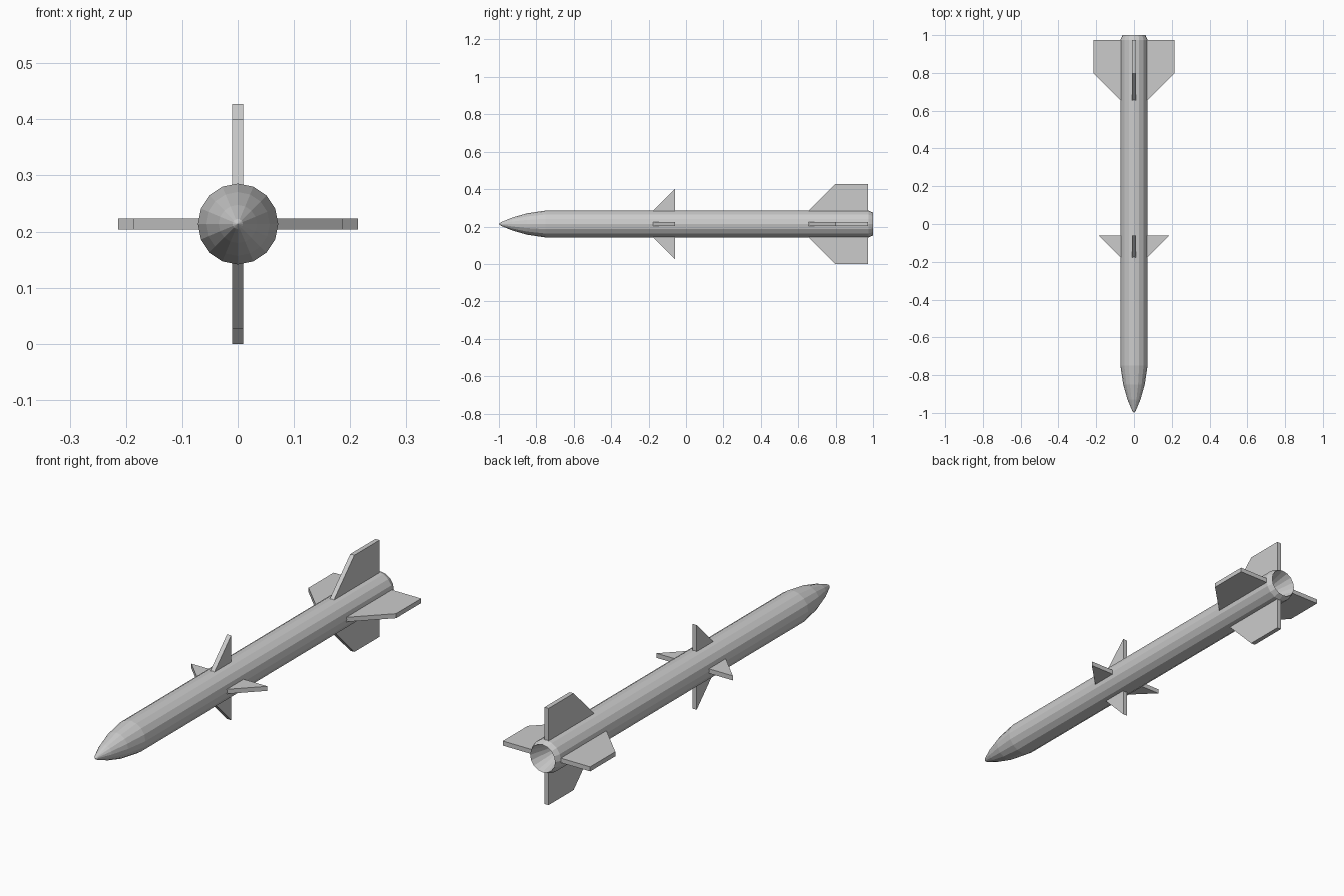
import bpy, bmesh, math
from mathutils import Matrix, Vector

if "Cube" in bpy.data.objects:
    bpy.data.objects.remove(bpy.data.objects["Cube"])

CZ = 0.2135   # axis height
SIDES = 16


def finish(name, bm):
    bmesh.ops.recalc_face_normals(bm, faces=bm.faces[:])
    me = bpy.data.meshes.new(name)
    bm.to_mesh(me)
    bm.free()
    ob = bpy.data.objects.new(name, me)
    ob.location.z = CZ
    bpy.context.collection.objects.link(ob)
    return ob


def lathe(name, profile):
    """Spin (y, radius) points round the y axis; end points of radius 0 close it."""
    bm = bmesh.new()
    vs = [bm.verts.new((0, y, r)) for y, r in profile]
    es = [bm.edges.new(p) for p in zip(vs, vs[1:])]
    bmesh.ops.spin(bm, geom=vs + es, cent=(0, 0, 0), axis=(0, 1, 0),
                   angle=math.tau, steps=SIDES)
    bmesh.ops.remove_doubles(bm, verts=bm.verts[:], dist=1e-4)
    return finish(name, bm)


def fin(name, outline, angle, thick=0.02):
    """Flat plate from a (y, span) outline, turned round the body axis."""
    bm = bmesh.new()
    face = bm.faces.new([bm.verts.new((-thick / 2, y, s)) for y, s in outline])
    ext = bmesh.ops.extrude_face_region(bm, geom=[face])["geom"]
    bmesh.ops.translate(bm, vec=Vector((thick, 0, 0)),
                        verts=[g for g in ext if isinstance(g, bmesh.types.BMVert)])
    bmesh.ops.rotate(bm, verts=bm.verts[:], cent=(0, 0, 0),
                     matrix=Matrix.Rotation(angle, 3, 'Y'))
    return finish(name, bm)


# Body: ogive nose, tube, bevelled tail and hollow nozzle
lathe("body", [(-1.0, 0), (-0.99, 0.009), (-0.93, 0.034), (-0.85, 0.057),
               (-0.75, 0.072), (0.975, 0.072), (1.0, 0.061),
               (0.89, 0.03), (0.89, 0)])

# Four canards and four tail fins
CANARD = [(-0.187, 0.06), (-0.06, 0.187), (-0.06, 0.06)]
TAIL = [(0.645, 0.06), (0.798, 0.2135), (0.973, 0.2135), (0.973, 0.06)]
for i, side in enumerate(("top", "right", "bottom", "left")):
    fin("canard_" + side, CANARD, i * math.pi / 2)
    fin("tail_fin_" + side, TAIL, i * math.pi / 2)
